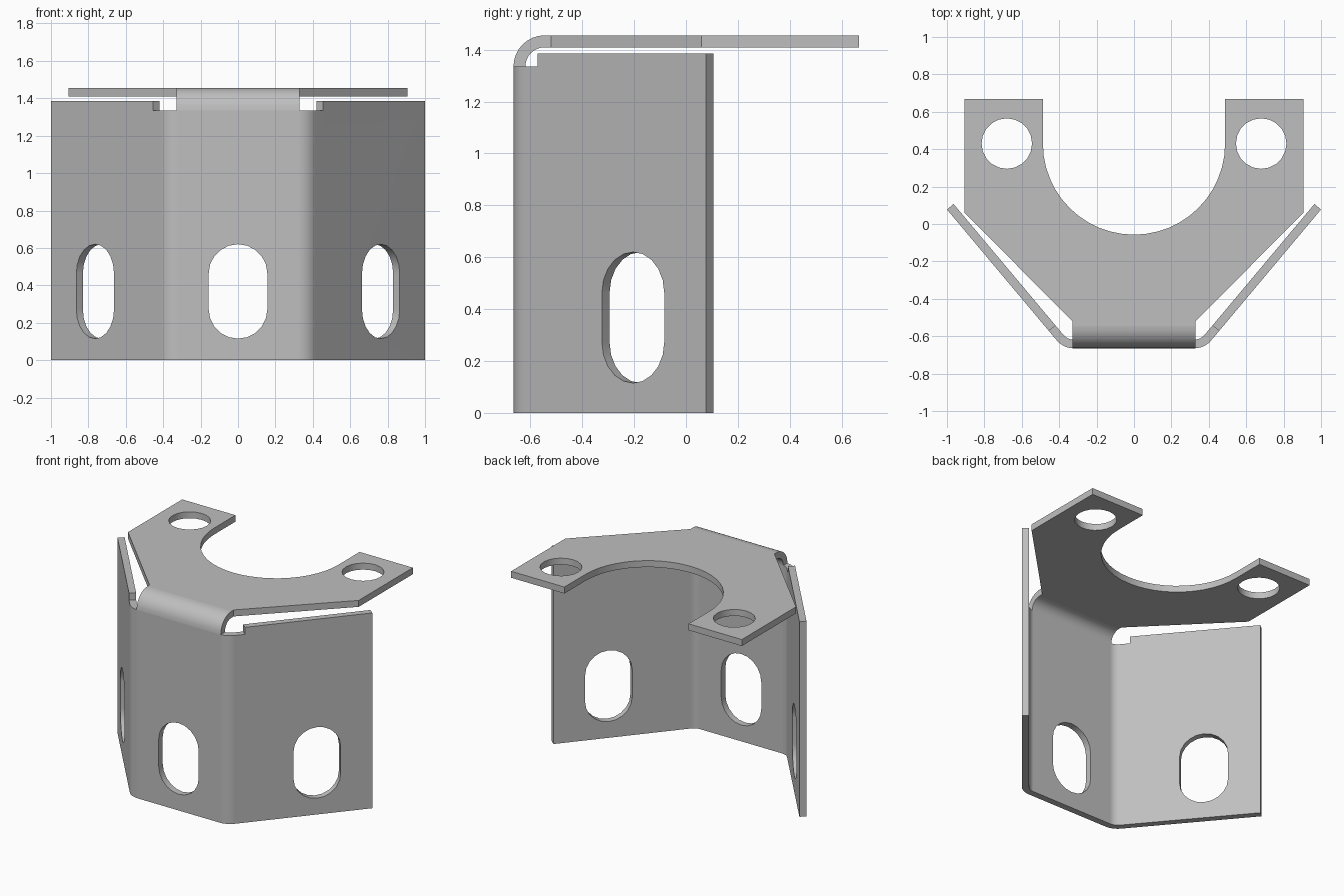
import bpy, bmesh
from math import sin, cos, pi, radians

if "Cube" in bpy.data.objects:
    bpy.data.objects.remove(bpy.data.objects["Cube"], do_unlink=True)

T = 0.046          # sheet thickness
R = 0.12           # outer bend radius
FRONT = -0.665     # outer front face
WING = radians(50) # fold angle of the side wings
BEND_X, BEND_Y = 0.321, FRONT + R
WING_LEN = 0.913
TOP, NOTCH_Z, WALL_Z = 1.455, 1.335, 1.385

steel = bpy.data.materials.new("grey steel")
steel.use_nodes = True
steel.diffuse_color = (0.52, 0.52, 0.52, 1)
steel.node_tree.nodes["Principled BSDF"].inputs["Base Color"].default_value = (0.52, 0.52, 0.52, 1)


def prism(name, outline, low, high, loc=(0, 0, 0), rot=(0, 0, 0)):
    """Extrude a closed outline along its local z axis."""
    bm = bmesh.new()
    face = bm.faces.new([bm.verts.new((x, y, low)) for x, y in outline])
    side = bmesh.ops.extrude_face_region(bm, geom=[face])["geom"]
    moved = [v for v in side if isinstance(v, bmesh.types.BMVert)]
    bmesh.ops.translate(bm, verts=moved, vec=(0, 0, high - low))
    bmesh.ops.recalc_face_normals(bm, faces=bm.faces)
    mesh = bpy.data.meshes.new(name)
    bm.to_mesh(mesh)
    bm.free()
    mesh.materials.append(steel)
    ob = bpy.data.objects.new(name, mesh)
    ob.location, ob.rotation_euler = loc, rot
    bpy.context.collection.objects.link(ob)
    return ob


def arc(cx, cy, r, start, end, n):
    angles = [start + (end - start) * i / n for i in range(n + 1)]
    return [(cx + r * cos(a), cy + r * sin(a)) for a in angles]


def mirrored(points):
    return [(-x, y) for x, y in reversed(points)]


def activate(ob):
    bpy.ops.object.select_all(action="DESELECT")
    ob.select_set(True)
    bpy.context.view_layer.objects.active = ob


def finish(ob, cutters=()):
    """Cut the openings, then smooth the bends while keeping edges sharp."""
    bpy.context.view_layer.update()
    activate(ob)
    for cutter in cutters:
        cutter.hide_render = True
        mod = ob.modifiers.new("cut", "BOOLEAN")
        mod.operation, mod.solver, mod.object = "DIFFERENCE", "EXACT", cutter
        bpy.ops.object.modifier_apply(modifier=mod.name)
        bpy.data.objects.remove(cutter, do_unlink=True)
    bpy.ops.object.shade_smooth_by_angle(angle=radians(30))
    mod = ob.modifiers.new("flat face normals", "WEIGHTED_NORMAL")
    mod.keep_sharp = True


# Folded wall: front panel with two angled wings
def wall_side(r):
    bend = arc(BEND_X, BEND_Y, r, -pi / 2, WING - pi / 2, 5)
    x, y = bend[-1]
    return bend + [(x + WING_LEN * cos(WING), y + WING_LEN * sin(WING))]


outer, inner = wall_side(R), wall_side(R - T)
wall = prism("folded_wall", mirrored(outer) + outer + inner[::-1] + mirrored(inner)[::-1],
             0, WALL_Z)

# Relief notch across the front top, ending square to each wing
notch = [(0.516, -0.75), (0.516, -0.623), (0.397, -0.523)]
cutters = [prism("notch_cutter", notch + mirrored(notch), NOTCH_Z, 2)]

# One upright slot per panel
SLOT_R, SLOT_H, SLOT_Z = 0.157, 0.0955, 0.3675
slot = arc(0, SLOT_H, SLOT_R, 0, pi, 10) + arc(0, -SLOT_H, SLOT_R, pi, 2 * pi, 10)
for x, y, turn in ((0, FRONT, 0), (0.762, -0.2025, WING), (-0.762, -0.2025, -WING)):
    cutters.append(prism("slot_cutter", slot, -0.15, 0.15, (x, y, SLOT_Z), (pi / 2, 0, turn)))
finish(wall, cutters)

# Rounded bend joining the wall to the top plate
profile = (arc(BEND_Y, NOTCH_Z, R, pi, pi / 2, 8)
           + arc(BEND_Y, NOTCH_Z, R - T, pi / 2, pi, 8))
finish(prism("top_bend", profile, -0.33, 0.33, rot=(pi / 2, 0, pi / 2)))

# Top plate with tapered sides, a round bay at the back and two holes
half = [(0.33, BEND_Y), (0.33, -0.52), (0.905, 0.06), (0.905, 0.667), (0.487, 0.667)]
bay = arc(0, 0.43, 0.487, 0, -pi, 24)
plate = prism("top_plate", half + bay + mirrored(half), TOP - T, TOP)
finish(plate, [prism("hole_cutter", arc(x, 0.43, 0.135, 0, 2 * pi, 20)[:-1], 1.3, 1.6)
               for x in (-0.68, 0.68)])

# Leave nothing selected
bpy.ops.object.select_all(action="DESELECT")
